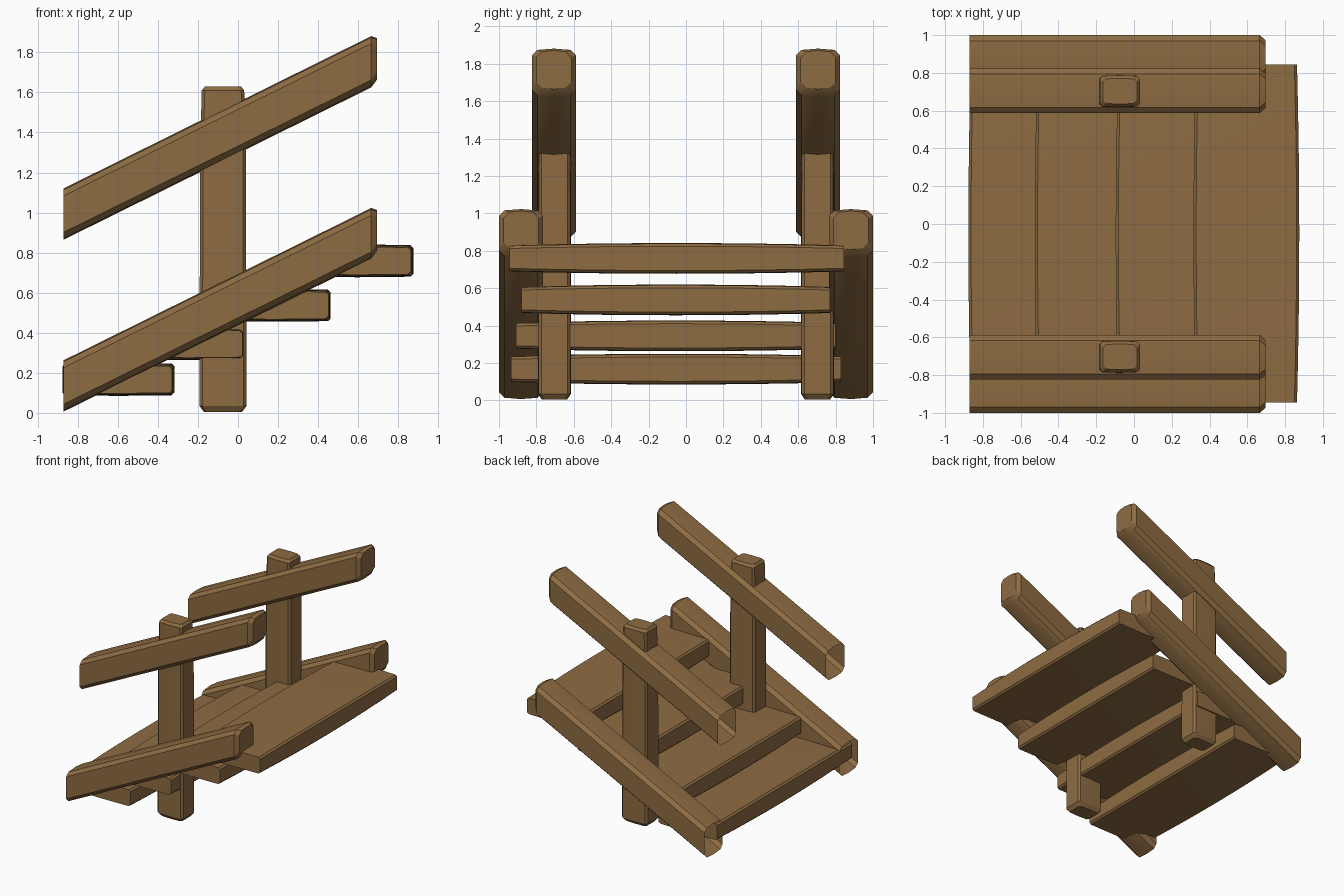
import bpy, bmesh, math

if "Cube" in bpy.data.objects:
    bpy.data.objects.remove(bpy.data.objects["Cube"])

wood = bpy.data.materials.new("wood")
wood.diffuse_color = (0.27, 0.15, 0.055, 1)
wood.use_nodes = True
wood.node_tree.nodes["Principled BSDF"].inputs["Base Color"].default_value = wood.diffuse_color


def section(a, b, c, crown=0.0):
    """Rectangle a x b (half sizes) with corners cut by c and crowned b sides."""
    top = [(a, b - c), (a - c, b), (0, b + crown), (c - a, b), (-a, b - c)]
    return top + [(-u, -v) for u, v in top]


def loft(name, rings, cap_start=True):
    """Skin a list of equal-sized rings and close the ends."""
    bm = bmesh.new()
    vs = [[bm.verts.new(p) for p in r] for r in rings]
    n = len(vs[0])
    for r, s in zip(vs, vs[1:]):
        for i in range(n):
            j = (i + 1) % n
            bm.faces.new((r[i], r[j], s[j], s[i]))
    bm.faces.new(vs[-1])
    cap = bm.faces.new(vs[0][::-1])
    bmesh.ops.recalc_face_normals(bm, faces=bm.faces)
    if not cap_start:
        bmesh.ops.delete(bm, geom=[cap], context='FACES_ONLY')
    me = bpy.data.meshes.new(name)
    bm.to_mesh(me)
    bm.free()
    me.materials.append(wood)
    ob = bpy.data.objects.new(name, me)
    bpy.context.collection.objects.link(ob)
    bpy.ops.object.select_all(action='DESELECT')
    ob.select_set(True)
    bpy.context.view_layer.objects.active = ob
    bpy.ops.object.shade_smooth_by_angle(angle=math.radians(30))


def beam(name, y, z0):
    # sloping beam with upright ends, open at the low end
    def ring(x, shrink):
        zc = z0 + 0.495 * (x + 0.87)
        return [(x, y + u, zc + v)
                for u, v in section(0.118 - shrink, 0.121 - shrink, 0.03, 0.007)]
    loft(name, [ring(-0.87, 0), ring(0.665, 0), ring(0.695, 0.025)], cap_start=False)


def post(name, y):
    # upright with bevelled foot and top
    def ring(z, a, b, cx):
        return [(cx + u, y + v, z) for u, v in section(a, b, 0.015, 0.003)]
    loft(name, [ring(0.005, 0.095, 0.065, -0.075), ring(0.035, 0.118, 0.085, -0.075),
                ring(1.3, 0.114, 0.084, -0.075), ring(1.61, 0.106, 0.081, -0.075),
                ring(1.63, 0.09, 0.065, -0.075)])


def step(name, xc, zc, y0, y1):
    # plank slightly thicker and wider at mid span
    rings = []
    for i in range(9):
        t = i / 8
        k = 1 - (2 * t - 1) ** 2
        rings.append([(xc + u, y0 + (y1 - y0) * t, zc + v)
                      for u, v in section(0.268 + 0.012 * k, 0.067 + 0.012 * k, 0.014, 0.003)])
    loft(name, rings)


for side, s in (("front", -1), ("back", 1)):
    beam(side + "_stringer", s * 0.882, 0.135)
    beam(side + "_handrail", s * 0.706, 0.993)
    post(side + "_post", s * 0.703)

steps = [(-0.597, 0.167, -0.935, 0.83), (-0.245, 0.345, -0.91, 0.80),
         (0.183, 0.537, -0.88, 0.77), (0.595, 0.759, -0.945, 0.845)]
for i, p in enumerate(steps):
    step("step_%d" % (i + 1), *p)
